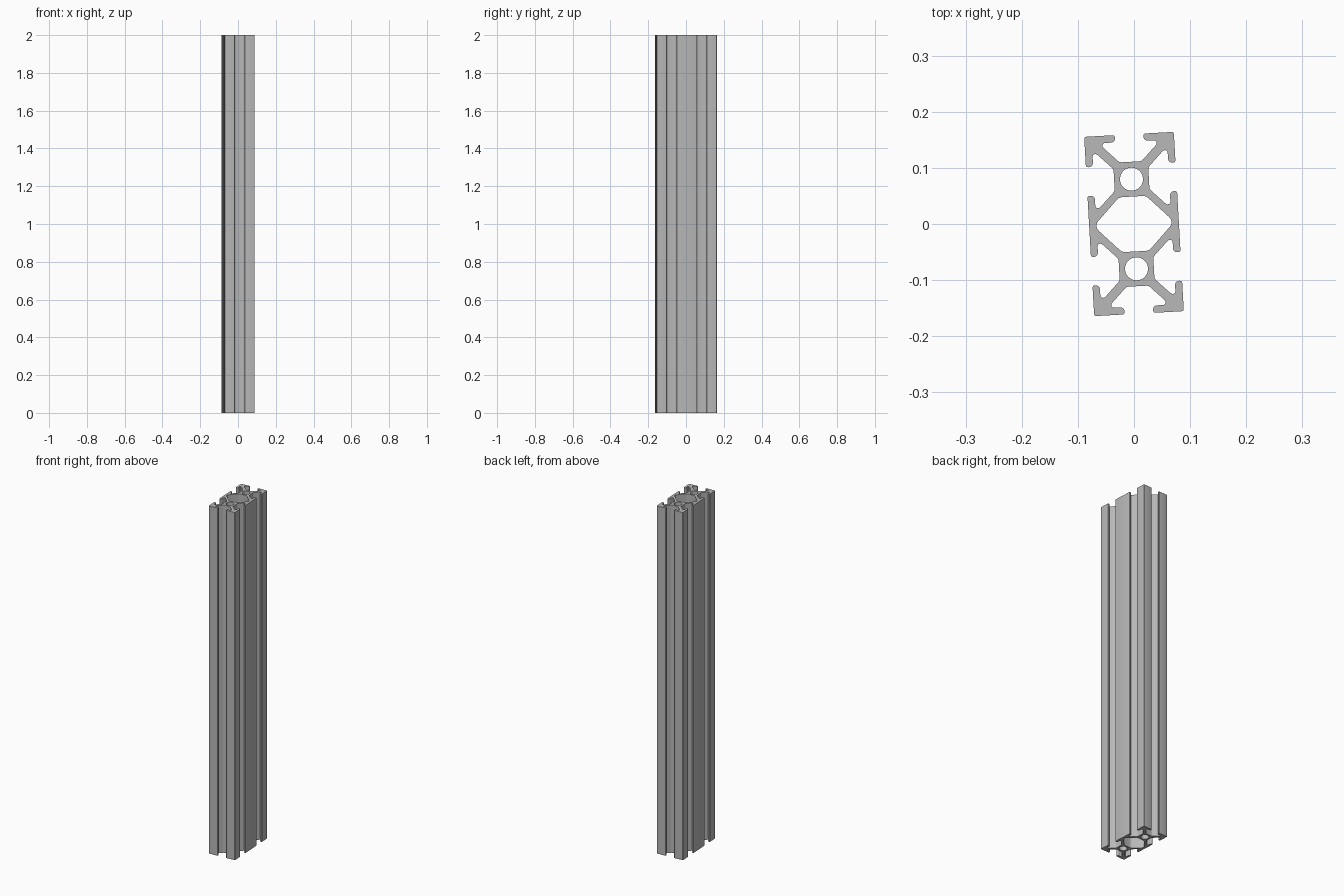
import bpy
import math
from mathutils import Vector

cube = bpy.data.objects.get("Cube")
if cube:
    bpy.data.objects.remove(cube, do_unlink=True)

LENGTH = 2.0
HALF_W = 0.08      # half of the square cell, also the cell centre offset
BORE_R = 0.0205
TURN = math.radians(3.2)

aluminium = bpy.data.materials.new("aluminium grey")
aluminium.use_nodes = True
grey = (0.48, 0.48, 0.48, 1)
aluminium.diffuse_color = grey
aluminium.node_tree.nodes["Principled BSDF"].inputs["Base Color"].default_value = grey


def rounded(points, radius, steps=3):
    """Replace every corner of a closed outline with a small curve."""
    out = []
    for i, p in enumerate(points):
        p = Vector(p)
        before = Vector(points[i - 1]) - p
        after = Vector(points[(i + 1) % len(points)]) - p
        a = p + before.normalized() * min(radius, before.length * 0.45)
        b = p + after.normalized() * min(radius, after.length * 0.45)
        for k in range(steps + 1):
            t = k / steps
            out.append(a * (1 - t) ** 2 + p * 2 * t * (1 - t) + b * t * t)
    return out


def add_loop(curve, points):
    spline = curve.splines.new("POLY")
    spline.points.add(len(points) - 1)
    for sp, p in zip(spline.points, points):
        sp.co = (p[0], p[1], 0, 1)
    spline.use_cyclic_u = True


# One side of a T slot: core, arm, pocket, lip (along, outward from the cell)
slot = [(0.0195, 0.031), (0.049, 0.0605), (0.047, 0.067),
        (0.030, 0.067), (0.0255, 0.071), (0.0255, HALF_W)]

# Quarter outline: top slot, outer corner, then the side slot
quarter = [(u, v + HALF_W) for u, v in slot]
quarter.append((HALF_W, 2 * HALF_W))
quarter += [(v, u + HALF_W) for u, v in reversed(slot)]
quarter += [(v, HALF_W - u) for u, v in slot]

# Mirror the quarter around both axes
outline = list(quarter)
outline += [(x, -y) for x, y in reversed(quarter)]
outline += [(-x, -y) for x, y in quarter]
outline += [(-x, y) for x, y in reversed(quarter)]

# Central cavity between the two cells
cavity = [(0.024, 0.049), (0.067, 0.005), (0.067, -0.005), (0.024, -0.049),
          (-0.024, -0.049), (-0.067, -0.005), (-0.067, 0.005), (-0.024, 0.049)]

# Filled profile extruded along the full length
profile = bpy.data.curves.new("extruded_rail", "CURVE")
profile.dimensions = "2D"
profile.fill_mode = "BOTH"
profile.extrude = LENGTH / 2
add_loop(profile, rounded(outline, 0.004))
add_loop(profile, rounded(cavity, 0.006))
for cy in (HALF_W, -HALF_W):
    ring = [2 * math.pi * i / 40 for i in range(40)]
    add_loop(profile, [(BORE_R * math.cos(a), cy + BORE_R * math.sin(a)) for a in ring])
profile.materials.append(aluminium)

rail = bpy.data.objects.new("extruded_rail", profile)
bpy.context.collection.objects.link(rail)
rail.location.z = LENGTH / 2
rail.rotation_euler.z = TURN

# Turn into a mesh with crisp edges and smooth bores
bpy.ops.object.select_all(action="DESELECT")
rail.select_set(True)
bpy.context.view_layer.objects.active = rail
bpy.ops.object.convert(target="MESH")
rail = bpy.context.object
bpy.ops.object.mode_set(mode="EDIT")
bpy.ops.mesh.select_all(action="SELECT")
bpy.ops.mesh.remove_doubles(threshold=0.00005)
bpy.ops.mesh.normals_make_consistent(inside=False)
bpy.ops.object.mode_set(mode="OBJECT")
bpy.ops.object.shade_smooth_by_angle(angle=math.radians(30))
